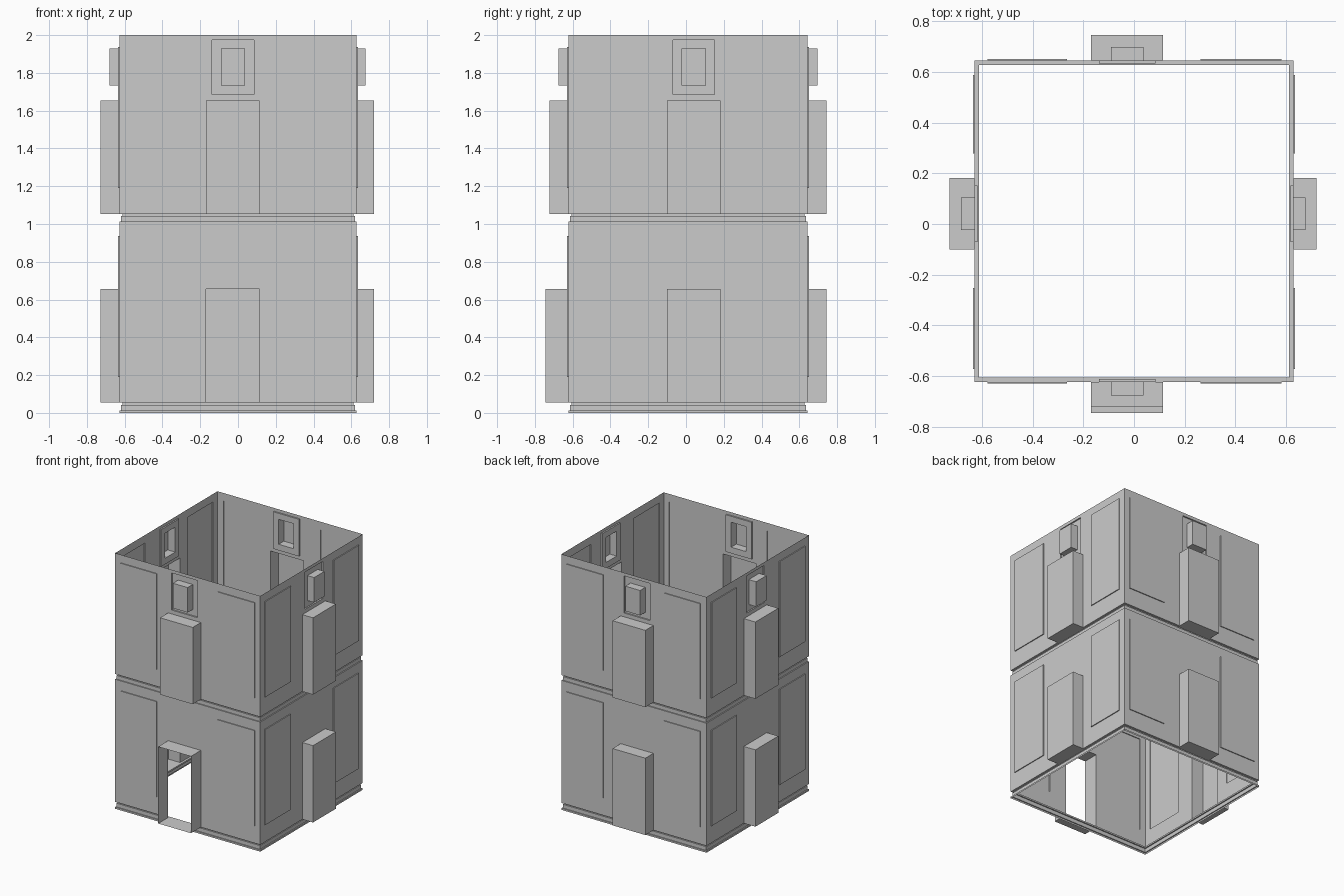
import bpy, bmesh
from mathutils import Vector

if "Cube" in bpy.data.objects:
    bpy.data.objects.remove(bpy.data.objects["Cube"])

# Outline of the tower walls
X0, X1, Y0, Y1 = -0.628, 0.628, -0.622, 0.644

# name: (sheet start, sheet end, map (u, depth) -> (x, y), outward direction)
WALLS = {
    "front": (X0, X1, lambda u, d: (u, Y0 - d), Vector((0, -1, 0))),
    "back":  (X0, X1, lambda u, d: (u, Y1 + d), Vector((0, 1, 0))),
    "left":  (Y0, Y1, lambda u, d: (X0 - d, u), Vector((-1, 0, 0))),
    "right": (Y0, Y1, lambda u, d: (X1 + d, u), Vector((1, 0, 0))),
}


def relief_wall(name, wall, rects, base):
    """Thin wall sheet whose rectangles (u0, u1, z0, z1, depth, capped) step in or out."""
    u0, u1, place, out = wall
    us = sorted({u0, u1, *(v for r in rects for v in r[:2])})
    zs = sorted({0.0, 1.0, *(v for r in rects for v in r[2:4])})

    def cell(i, j):
        u, z = (us[i] + us[i + 1]) / 2, (zs[j] + zs[j + 1]) / 2
        result = (0.0, True)
        for r in rects:
            if r[0] < u < r[1] and r[2] < z < r[3]:
                result = r[4:]
        return result

    bm = bmesh.new()

    def quad(points):
        verts = []
        for u, z, d in points:
            # Mitre the inset mouldings at the corners
            if u == u0:
                u -= d
            elif u == u1:
                u += d
            x, y = place(u, d)
            verts.append(bm.verts.new((x, y, z + base)))
        bm.faces.new(verts)

    for i in range(len(us) - 1):
        for j in range(len(zs) - 1):
            a, b, c, e = us[i], us[i + 1], zs[j], zs[j + 1]
            d, capped = cell(i, j)
            if capped:
                quad([(a, c, d), (b, c, d), (b, e, d), (a, e, d)])
            if i + 2 < len(us):
                n = cell(i + 1, j)[0]
                if n != d:
                    quad([(b, c, d), (b, c, n), (b, e, n), (b, e, d)])
            if j + 2 < len(zs):
                n = cell(i, j + 1)[0]
                if n != d:
                    quad([(a, e, d), (b, e, d), (b, e, n), (a, e, n)])

    bmesh.ops.remove_doubles(bm, verts=bm.verts, dist=1e-5)
    bmesh.ops.recalc_face_normals(bm, faces=bm.faces)
    if sum(f.normal.dot(out) * f.calc_area() for f in bm.faces) < 0:
        bmesh.ops.reverse_faces(bm, faces=bm.faces)
    mesh = bpy.data.meshes.new(name)
    bm.to_mesh(mesh)
    bm.free()
    bpy.context.collection.objects.link(bpy.data.objects.new(name, mesh))


for floor, base in (("lower", 0.0), ("upper", 1.0)):
    for side, wall in WALLS.items():
        u0, u1 = wall[:2]
        facing = side in ("front", "back")
        s = 0.0 if facing else 0.068          # bay shift along the side walls
        # Stepped moulding at the foot of the wall
        rects = [(u0, u1, 0.013, 0.042, -0.008, True),
                 (u0, u1, 0.042, 0.054, -0.017, True)]
        # Raised side panels
        spans = ((-0.577, -0.264), (0.263, 0.582)) if facing else ((-0.571, -0.253), (0.278, 0.588))
        rects += [(a, b, 0.19, 0.937, 0.007, True) for a, b in spans]
        # Projecting bay, left open as a doorway at the ground front
        door = side == "front" and floor == "lower"
        depth = 0.123 if door else 0.092 if side == "right" else 0.1
        rects.append((-0.169 + s, 0.114 + s, 0.054, 0.655, depth, not door))
        # Window with sunken surround and projecting box
        if floor == "upper":
            rects += [(-0.138 + s, 0.084 + s, 0.685, 0.975, -0.011, True),
                      (-0.091 + s, 0.037 + s, 0.733, 0.928, 0.047 if side == "right" else 0.053, True)]
        relief_wall(f"{floor}_{side}_wall", wall, rects, base)
